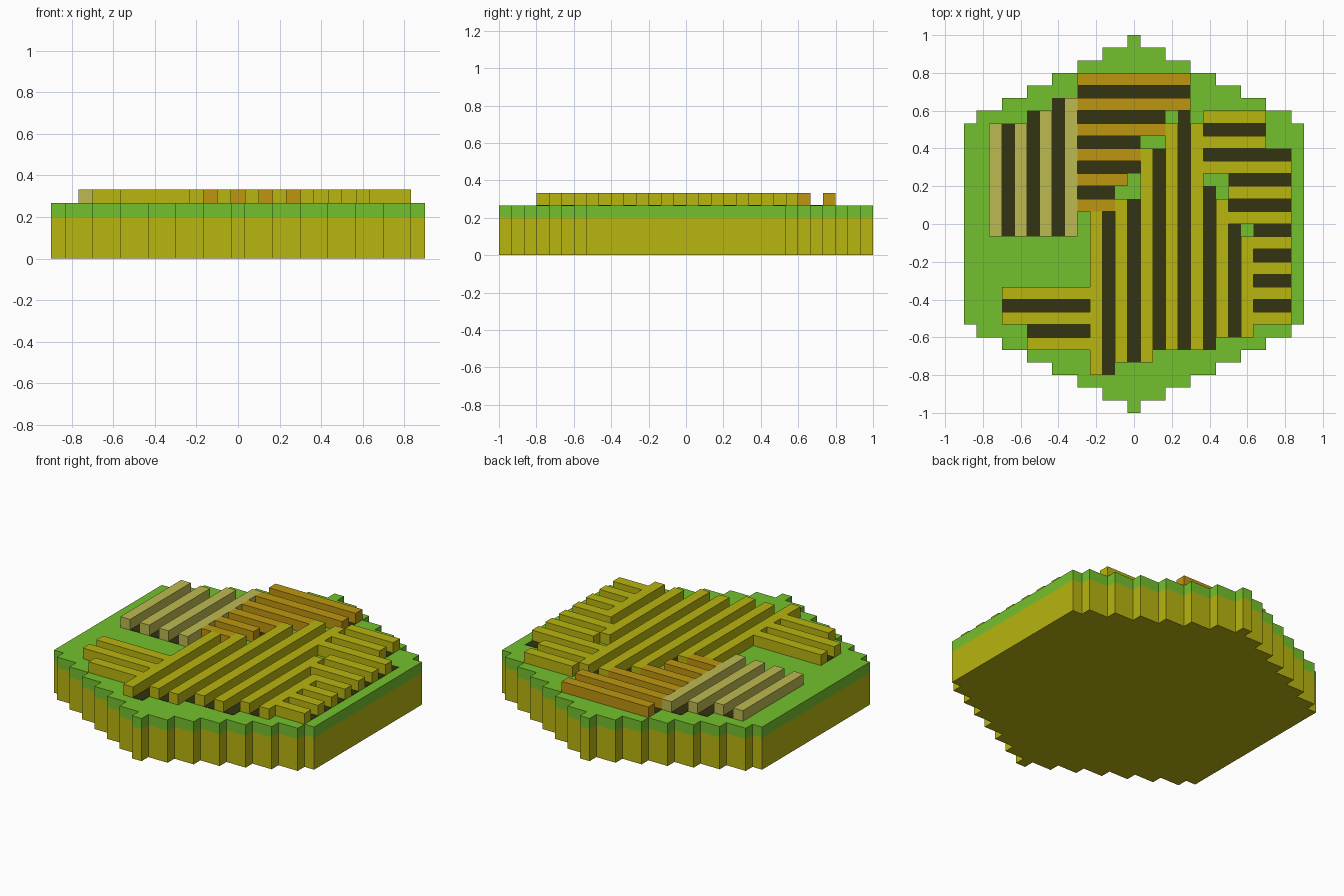
import bpy
import bmesh

cube = bpy.data.objects.get("Cube")
if cube:
    bpy.data.objects.remove(cube, do_unlink=True)

U = 1 / 15            # one block
GROUND = 4 * U        # top of the grass
SOIL = 3 * U          # top of the soil


def material(name, colour):
    mat = bpy.data.materials.new(name)
    mat.use_nodes = True
    rgba = (*colour, 1)
    mat.diffuse_color = rgba
    mat.node_tree.nodes["Principled BSDF"].inputs["Base Color"].default_value = rgba
    return mat


grass = material("grass_green", (0.174, 0.533, 0.026))
yellow = material("straw_yellow", (0.479, 0.462, 0.005))
orange = material("amber", (0.515, 0.305, 0.005))
pale = material("pale_straw", (0.515, 0.491, 0.084))
dark = material("dark_earth", (0.033, 0.033, 0.006))


def finish(name, bm, mat):
    bmesh.ops.recalc_face_normals(bm, faces=bm.faces)
    mesh = bpy.data.meshes.new(name)
    bm.to_mesh(mesh)
    bm.free()
    mesh.materials.append(mat)
    obj = bpy.data.objects.new(name, mesh)
    bpy.context.collection.objects.link(obj)


def prism(bm, outline, bottom, top):
    """Extrude a flat outline upward into a closed solid."""
    face = bm.faces.new([bm.verts.new((x, y, bottom)) for x, y in outline])
    side = bmesh.ops.extrude_face_region(bm, geom=[face], use_keep_orig=True)
    verts = [v for v in side["geom"] if isinstance(v, bmesh.types.BMVert)]
    bmesh.ops.translate(bm, verts=verts, vec=(0, 0, top - bottom))


# Stepped hexagonal slab: soil with a grass layer
half_widths = [0.5 + 2 * i for i in range(7)] + [13.5]
quarter = []
for step, width in enumerate(half_widths):
    quarter += [(width * U, (15 - step) * U)]
    if step < 7:
        quarter += [(width * U, (14 - step) * U)]
right_side = quarter + [(x, -y) for x, y in reversed(quarter)]
outline = right_side + [(-x, y) for x, y in reversed(right_side)]
for name, low, high, mat in (("soil_slab", 0, SOIL, yellow),
                             ("grass_layer", SOIL, GROUND, grass)):
    bm = bmesh.new()
    prism(bm, outline, low, high)
    finish(name, bm, mat)


def field(name, mat, vertical, start, spans):
    """Neighbouring one-block strips: raised rows alternate with furrows."""
    rows, furrows = bmesh.new(), bmesh.new()
    for i, (low, high) in enumerate(spans):
        strip, length = (start + i, start + i + 1), (low, high)
        xs, ys = (strip, length) if vertical else (length, strip)
        x0, x1 = [(x - 0.5) * U for x in xs]
        y0, y1 = [y * U for y in ys]
        box = [(x0, y0), (x1, y0), (x1, y1), (x0, y1)]
        if i % 2 == 0:
            prism(rows, box, GROUND, GROUND + U)
        else:
            prism(furrows, box, GROUND - 0.003, GROUND + 0.002)
    finish(name + "_rows", rows, mat)
    finish(name + "_furrows", furrows, dark)


# Planted fields
field("pale_field", pale, True, -11,
      [(-1, 8)] * 3 + [(-1, 9)] * 2 + [(-1, 10)] * 2)
field("amber_field", orange, False, 1,
      [(-4, -1)] * 2 + [(-4, 0)] + [(-4, 1)] * 3 + [(-4, 3)] * 2 + [(-4, 5)] * 3)
field("centre_field", yellow, True, -3,
      [(-12, 1)] * 2 + [(-11, 2)] * 2 + [(-11, 6), (-10, 6), (-10, 8), (-10, 9),
       (-10, 8), (-10, 3), (-9, 2), (-9, 0), (-9, -1)])
field("left_field", yellow, False, -8,
      [(10, 13)] * 8 + [(8, 13)] * 4 + [(6, 13)] * 2 + [(6, 11)] * 3)
field("right_field", yellow, False, -10,
      [(-8, -3)] * 2 + [(-10, -3)] * 3)
